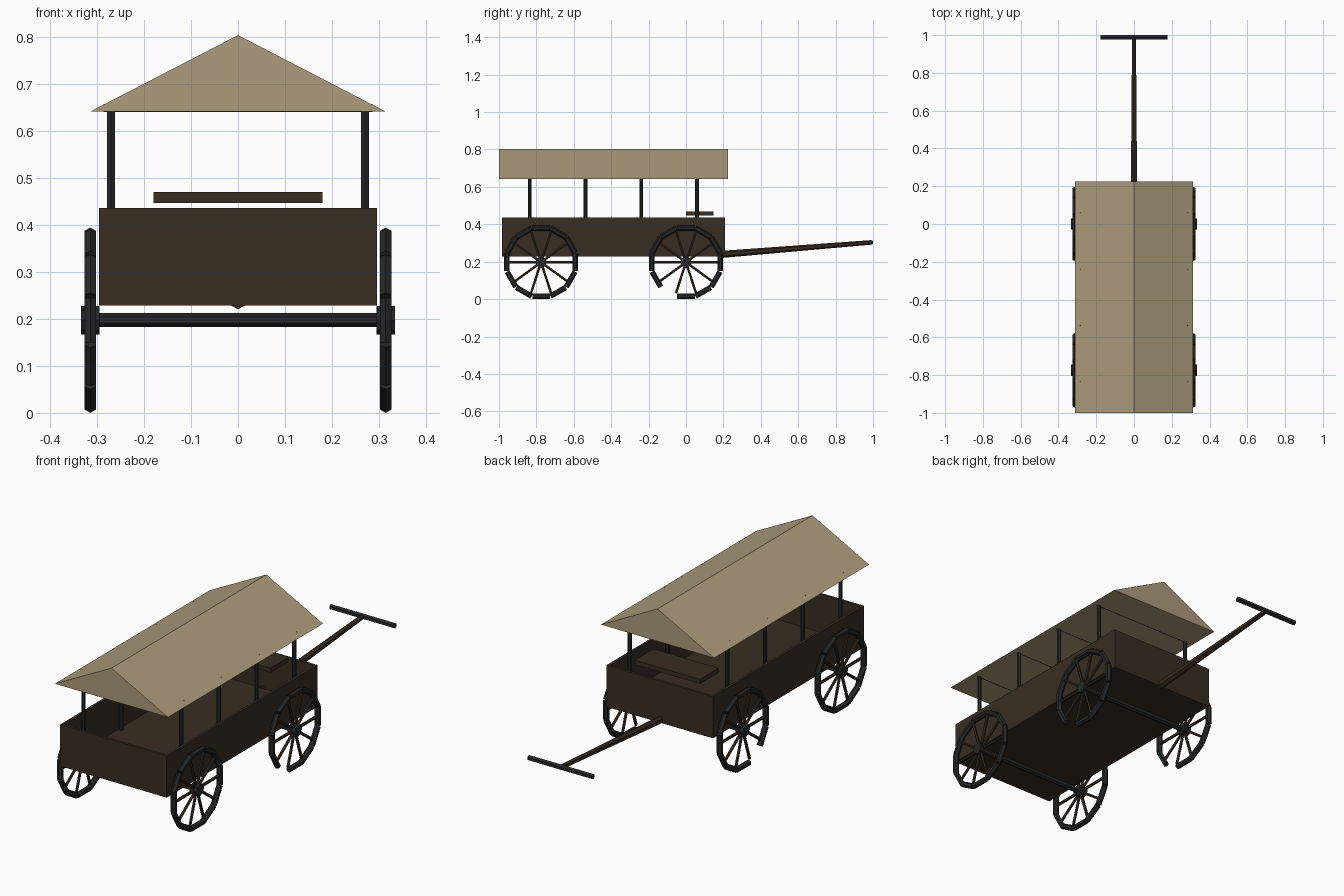
import bpy, bmesh
from math import sin, cos, radians, tau
from mathutils import Vector

cube = bpy.data.objects.get("Cube")
if cube:
    bpy.data.objects.remove(cube, do_unlink=True)


def material(name, rgb):
    m = bpy.data.materials.new(name)
    m.use_nodes = True
    m.diffuse_color = (*rgb, 1)
    m.node_tree.nodes["Principled BSDF"].inputs["Base Color"].default_value = (*rgb, 1)
    return m


CANVAS = material("tan canvas", (0.42, 0.335, 0.2))
WOOD = material("dark brown wood", (0.04, 0.027, 0.016))
POLE = material("brown pole wood", (0.036, 0.024, 0.014))
IRON = material("black iron", (0.019, 0.02, 0.021))


def finish(name, bm, mat, location=(0, 0, 0)):
    bmesh.ops.recalc_face_normals(bm, faces=bm.faces)
    mesh = bpy.data.meshes.new(name)
    bm.to_mesh(mesh)
    bm.free()
    mesh.materials.append(mat)
    ob = bpy.data.objects.new(name, mesh)
    ob.location = location
    bpy.context.collection.objects.link(ob)
    return ob


def add_rod(bm, a, b, r1, r2=None, sides=6, up=(0, 0, 1)):
    """Faceted rod from a to b with one corner line pointing along up."""
    a, b = Vector(a), Vector(b)
    axis = (b - a).normalized()
    u = Vector(up)
    u = (u - axis * u.dot(axis)).normalized()
    v = axis.cross(u)
    rings = []
    for p, r in ((a, r1), (b, r1 if r2 is None else r2)):
        rings.append([bm.verts.new(p + r * (u * cos(tau * i / sides) + v * sin(tau * i / sides)))
                      for i in range(sides)])
    for i in range(sides):
        j = (i + 1) % sides
        bm.faces.new((rings[0][i], rings[0][j], rings[1][j], rings[1][i]))
    for ring in rings:
        bm.faces.new(ring)


def rod(name, mat, *args, **kw):
    bm = bmesh.new()
    add_rod(bm, *args, **kw)
    return finish(name, bm, mat)


def box(name, mat, lo, hi):
    bm = bmesh.new()
    bmesh.ops.create_cube(bm, size=1)
    for v in bm.verts:
        v.co = [l if c < 0 else h for c, l, h in zip(v.co, lo, hi)]
    return bm, name, mat


# Open wagon bed: inset the top face and sink it to form the walls
bm, name, mat = box("wagon_bed", WOOD, (-0.295, -0.985, 0.228), (0.295, 0.208, 0.436))
top = max(bm.faces, key=lambda f: f.calc_center_median().z)
bmesh.ops.inset_individual(bm, faces=[top], thickness=0.018)
sunk = bmesh.ops.extrude_discrete_faces(bm, faces=[top])["faces"]
bmesh.ops.translate(bm, verts=sunk[0].verts, vec=(0, 0, -0.19))
finish(name, bm, mat)

# Driver's bench
bm, name, mat = box("bench_board", WOOD, (-0.18, 0, 0.446), (0.18, 0.147, 0.469))
finish(name, bm, mat)

# Gabled canopy as a closed prism
bm = bmesh.new()
ends = [[bm.verts.new((x, y, z)) for x, z in ((-0.313, 0.641), (0.313, 0.641), (0, 0.803))]
        for y in (-1, 0.225)]
for end in ends:
    bm.faces.new(end)
for i in range(3):
    j = (i + 1) % 3
    bm.faces.new((ends[0][i], ends[0][j], ends[1][j], ends[1][i]))
finish("canopy", bm, CANVAS)

# Canopy posts and cross beams
for i in range(4):
    y = -0.835 + i * 0.298
    for side, x in (("right", -0.27), ("left", 0.27)):
        rod(f"{side}_post_{i + 1}", IRON, (x, y, 0.246), (x, y, 0.65), 0.0098, up=(0, 1, 0))
    rod(f"cross_beam_{i + 1}", IRON, (-0.286, y, 0.648), (0.286, y, 0.648), 0.0088)

# Wheels: straight rim segments, ten spokes and a hub
AXLE_Z, RIM, HALF = 0.197, 0.1825, 0.047


def wheel(prefix, x, y, missing=None):
    place = (x, y, AXLE_Z)
    rim = bmesh.new()
    for deg in range(0, 360, 30):
        if deg == missing:
            continue
        a = radians(deg)
        out = Vector((0, cos(a), sin(a)))
        along = Vector((0, -sin(a), cos(a))) * HALF
        add_rod(rim, out * RIM - along, out * RIM + along, 0.0145, up=out)
    finish(prefix + "_rim", rim, IRON, place)
    spokes = bmesh.new()
    for deg in range(0, 360, 36):
        a = radians(deg)
        out = Vector((0, cos(a), sin(a)))
        add_rod(spokes, out * 0.02, out * 0.174, 0.0075, up=(1, 0, 0))
    finish(prefix + "_spokes", spokes, POLE, place)
    hub = bmesh.new()
    add_rod(hub, (-0.02, 0, 0), (0.02, 0, 0), 0.03, sides=8)
    finish(prefix + "_hub", hub, IRON, place)


for end, y, gap in (("handle_end", 0, 240), ("open_end", -0.775, None)):
    for side, x in (("right", -0.314), ("left", 0.314)):
        wheel(f"{side}_{end}_wheel", x, y, gap)
    rod(f"{end}_axle", IRON, (-0.314, y, AXLE_Z), (0.314, y, AXLE_Z), 0.0148)

# Tapered pulling pole with a crossbar grip
rod("pulling_pole", POLE, (0, 0.19, 0.239), (0, 0.988, 0.303), 0.019, 0.012)
rod("pole_grip", IRON, (-0.178, 0.988, 0.303), (0.178, 0.988, 0.303), 0.0135)
